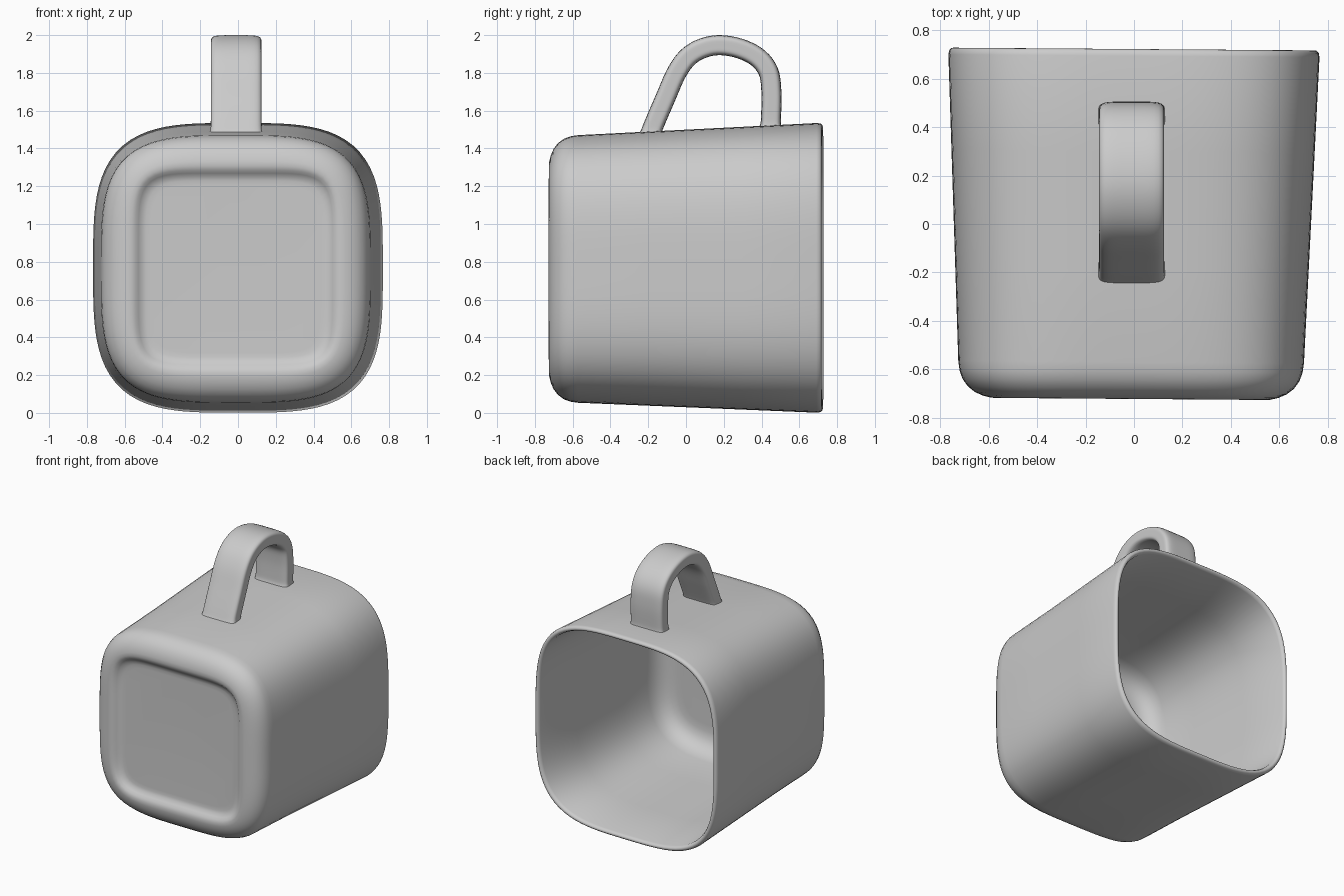
import bpy, bmesh, math
from mathutils import Vector

if "Cube" in bpy.data.objects:
    bpy.data.objects.remove(bpy.data.objects["Cube"], do_unlink=True)

# One plain grey for the whole mug
grey = bpy.data.materials.new("plain grey")
grey.use_nodes = True
grey.diffuse_color = (0.6, 0.6, 0.6, 1)
grey.node_tree.nodes["Principled BSDF"].inputs["Base Color"].default_value = (0.6, 0.6, 0.6, 1)


def squircle(n, count):
    """Unit rounded-square outline; a larger n gives tighter corners."""
    pts = []
    for i in range(count):
        a = 2 * math.pi * (i + 0.5) / count
        c, s = math.cos(a), math.sin(a)
        r = (abs(c) ** n + abs(s) ** n) ** (-1 / n)
        pts.append((r * c, r * s))
    return pts


def loft(name, rings):
    """Skin a list of equal-length point rings and cap both ends."""
    bm = bmesh.new()
    loops = [[bm.verts.new(p) for p in ring] for ring in rings]
    for a, b in zip(loops, loops[1:]):
        for i in range(len(a)):
            j = (i + 1) % len(a)
            bm.faces.new((a[i], a[j], b[j], b[i]))
    bm.faces.new(loops[0])
    bm.faces.new(loops[-1])
    bmesh.ops.recalc_face_normals(bm, faces=bm.faces)
    mesh = bpy.data.meshes.new(name)
    bm.to_mesh(mesh)
    bm.free()
    mesh.materials.append(grey)
    obj = bpy.data.objects.new(name, mesh)
    bpy.context.collection.objects.link(obj)
    bpy.ops.object.select_all(action="DESELECT")
    obj.select_set(True)
    bpy.context.view_layer.objects.active = obj
    bpy.ops.object.shade_smooth_by_angle(angle=math.radians(45))
    return obj


def body_ring(y, inset, n):
    """Cross-section of the tapered body, inset from its outer wall."""
    t = (y + 0.58) / 1.3
    hx = 0.714 + 0.054 * t - inset
    hz = 0.708 + 0.06 * t - inset
    cx, cz = -0.012 * (1 - t), 0.762 + 0.006 * t
    return [(cx + hx * u, y - 0.0075 * hx * u, cz + hz * v)
            for u, v in squircle(n, 112)]


# Body: recessed base, rounded foot, outer wall, rim, inner wall, inner floor
body_profile = [
    (-0.682, 0.26, 6.5), (-0.683, 0.235, 6.5), (-0.688, 0.215, 6.5),
    (-0.702, 0.195, 6.2), (-0.716, 0.178, 5.8), (-0.723, 0.155, 5.2),
    (-0.722, 0.13, 4.8), (-0.714, 0.098, 4.4), (-0.70, 0.066, 4.1),
    (-0.677, 0.037, 3.9), (-0.645, 0.015, 3.8), (-0.61, 0.004, 3.7),
    (-0.57, 0.0, 3.6), (-0.2, 0.0, 3.5), (0.3, 0.0, 3.5), (0.695, 0.0, 3.5),
    (0.712, 0.004, 3.5), (0.721, 0.012, 3.5), (0.723, 0.02, 3.5),
    (0.719, 0.029, 3.5), (0.70, 0.036, 3.5), (0.3, 0.037, 3.5),
    (-0.2, 0.038, 3.5), (-0.48, 0.04, 3.6), (-0.54, 0.052, 3.8),
    (-0.59, 0.085, 4.1), (-0.618, 0.13, 4.6), (-0.628, 0.18, 5.2),
    (-0.63, 0.23, 6),
]
loft("mug_body", [body_ring(*p) for p in body_profile])

# Handle: centre line in (y, z), smoothed through its control points
path = [Vector(p) for p in (
    (-0.188, 1.472), (-0.17, 1.525), (-0.11, 1.665), (-0.045, 1.81),
    (0.03, 1.9), (0.14, 1.944), (0.26, 1.936), (0.37, 1.888),
    (0.435, 1.81), (0.452, 1.7), (0.45, 1.56), (0.447, 1.504))]
ctrl = [2 * path[0] - path[1]] + path + [2 * path[-1] - path[-2]]
line = []
for a, b, c, d in zip(ctrl, ctrl[1:], ctrl[2:], ctrl[3:]):
    for k in range(5):
        t = k / 5
        line.append(0.5 * (2 * b + (c - a) * t + (2 * a - 5 * b + 4 * c - d) * t ** 2
                           + (3 * b - a - 3 * c + d) * t ** 3))
line.append(path[-1])

section = squircle(5.5, 56)
rings = []
for i, p in enumerate(line):
    tangent = (line[min(i + 1, len(line) - 1)] - line[max(i - 1, 0)]).normalized()
    # Near the body the ends turn level and flare a little
    root = max(0, 1 - min(i, len(line) - 1 - i) / 5)
    up = Vector((0, 1 if i < len(line) / 2 else -1))
    tangent = tangent.lerp(up, root).normalized()
    normal = Vector((-tangent.y, tangent.x))
    half_w, half_t = 0.134 + 0.008 * root ** 2, 0.053 + 0.01 * root ** 2
    rings.append([(-0.01 + half_w * u, p.x + normal.x * half_t * v,
                   p.y + normal.y * half_t * v) for u, v in section])
loft("handle", rings)
